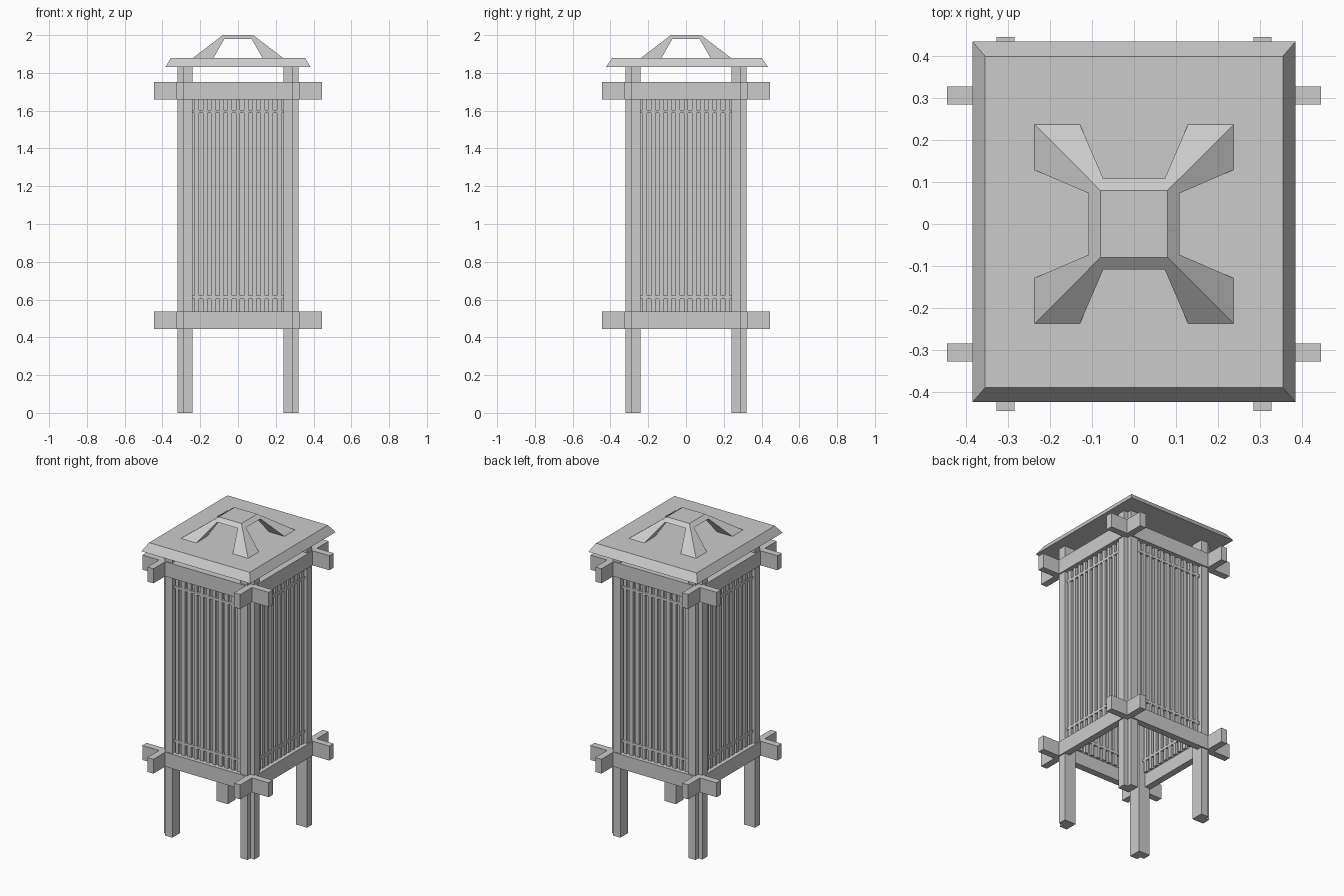
import bpy, bmesh
from mathutils import Matrix

if "Cube" in bpy.data.objects:
    bpy.data.objects.remove(bpy.data.objects["Cube"])


def make(name, bm):
    bmesh.ops.recalc_face_normals(bm, faces=bm.faces)
    me = bpy.data.meshes.new(name)
    bm.to_mesh(me)
    bm.free()
    ob = bpy.data.objects.new(name, me)
    bpy.context.collection.objects.link(ob)
    return ob


def loft(bm, low, z0, high, z1):
    """Closed solid between two matching outlines."""
    a = [bm.verts.new((x, y, z0)) for x, y in low]
    b = [bm.verts.new((x, y, z1)) for x, y in high]
    n = len(a)
    bm.faces.new(a[::-1])
    bm.faces.new(b)
    for i in range(n):
        j = (i + 1) % n
        bm.faces.new((a[i], a[j], b[j], b[i]))


def rect(x0, x1, y0, y1):
    return [(x0, y0), (x1, y0), (x1, y1), (x0, y1)]


def box(bm, x0, x1, y0, y1, z0, z1):
    r = rect(x0, x1, y0, y1)
    loft(bm, r, z0, r, z1)


def turn(bm, quarter):
    m = Matrix.Rotation(quarter * 1.5707963268, 4, 'Z')
    bmesh.ops.transform(bm, matrix=m, verts=bm.verts)


Z_BEAMS = {"lower": (0.445, 0.537), "upper": (1.66, 1.753)}
SLATS = 11

for k, side in enumerate(("front", "right", "back", "left")):
    # corner post with its outer corner notched
    bm = bmesh.new()
    prof = [(.24, -.24), (.24, -.32), (.292, -.32),
            (.292, -.292), (.32, -.292), (.32, -.24)]
    loft(bm, prof, 0, prof, 1.83)
    turn(bm, k)
    make(f"{side}_post", bm)

    # crossing beams that overrun the corners
    for level, (z0, z1) in Z_BEAMS.items():
        bm = bmesh.new()
        box(bm, -.446, .446, -.328, -.285, z0, z1)
        turn(bm, k)
        make(f"{side}_{level}_beam", bm)

    # thin backing panel
    bm = bmesh.new()
    box(bm, -.245, .245, -.289, -.283, .53, 1.665)
    turn(bm, k)
    make(f"{side}_panel", bm)

    # lattice of vertical slats and two rails
    bm = bmesh.new()
    pitch = .48 / SLATS
    for i in range(SLATS):
        x = -.24 + pitch * (i + .5)
        box(bm, x - pitch * .27, x + pitch * .27, -.304, -.268, .53, 1.665)
    for z in (.604, 1.587):
        box(bm, -.245, .245, -.305, -.267, z, z + .017)
    turn(bm, k)
    make(f"{side}_lattice", bm)

    # sloping strut of the roof vent
    bm = bmesh.new()
    loft(bm, rect(.13, .24, -.24, -.13), 1.878,
         rect(.073, .108, -.108, -.073), 1.979)
    turn(bm, k)
    make(f"{side}_vent_strut", bm)

# roof slab with bevelled edges
bm = bmesh.new()
loft(bm, rect(-.385, .385, -.425, .435), 1.83,
     rect(-.355, .355, -.39, .40), 1.88)
make("roof", bm)

# small cap on the struts
bm = bmesh.new()
loft(bm, rect(-.108, .108, -.108, .108), 1.979,
     rect(-.08, .08, -.08, .08), 2.0)
make("vent_cap", bm)
